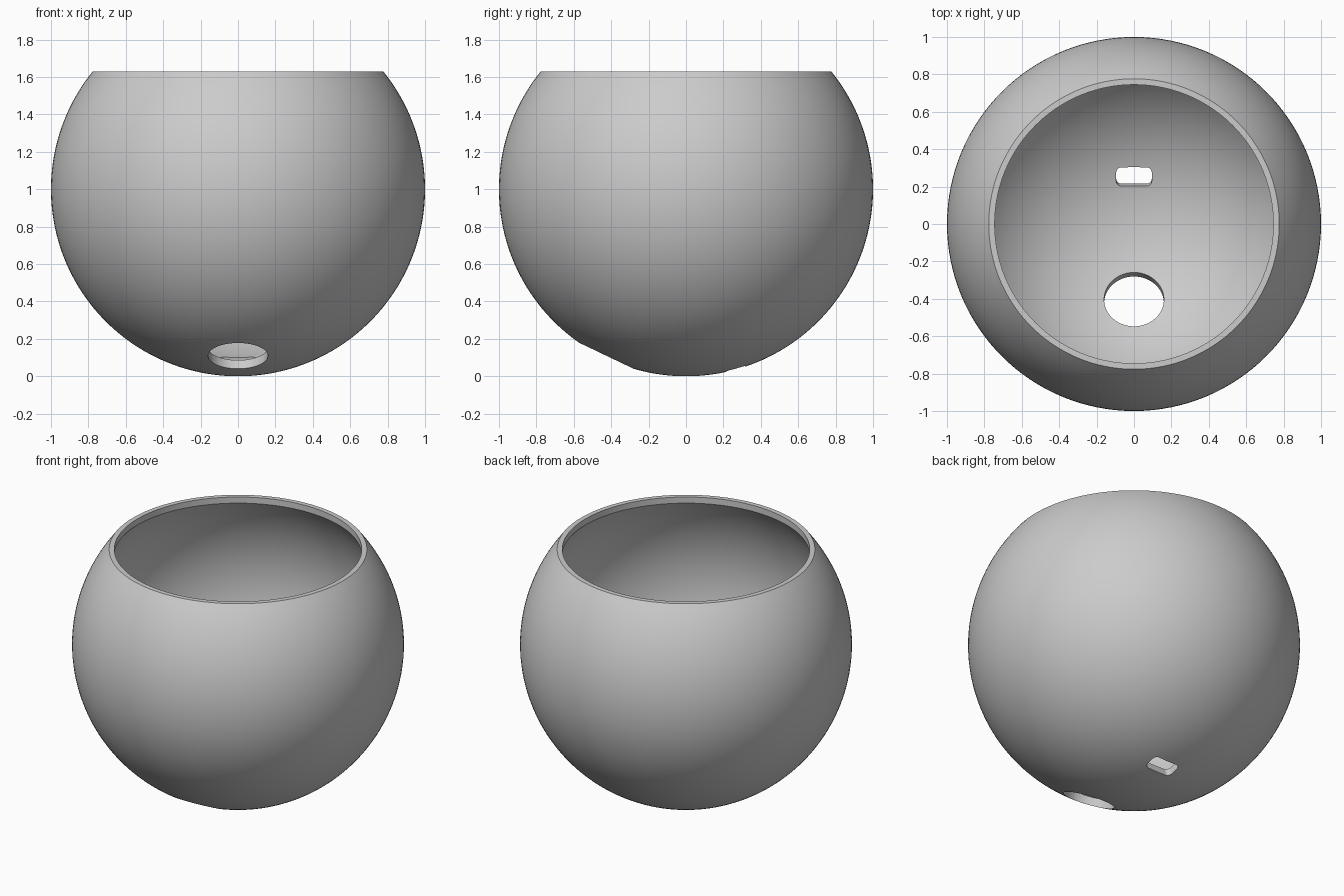
import bpy, bmesh
from math import sin, cos, pi, sqrt, asin, radians
from mathutils import Matrix, Vector

cube = bpy.data.objects.get("Cube")
if cube:
    bpy.data.objects.remove(cube, do_unlink=True)

OUTER, INNER = 1.0, 0.95      # shell radii
RIM_Z, LIP_R = 0.63, 0.745    # rim height above the centre, mouth radius
CENTRE = Vector((0, 0, 1))
STEPS = 64

grey = bpy.data.materials.new("plain grey")
grey.use_nodes = True
colour = (0.6, 0.6, 0.6, 1)
grey.diffuse_color = colour
grey.node_tree.nodes["Principled BSDF"].inputs["Base Color"].default_value = colour


def new_object(name, bm):
    mesh = bpy.data.meshes.new(name)
    bmesh.ops.recalc_face_normals(bm, faces=bm.faces)
    bm.to_mesh(mesh)
    bm.free()
    mesh.materials.append(grey)
    obj = bpy.data.objects.new(name, mesh)
    bpy.context.collection.objects.link(obj)
    return obj


def arc(radius, end_height):
    """Half-section of a sphere, from the bottom pole up to a height."""
    end = pi / 2 + asin(end_height / radius)
    return [Vector((radius * sin(end * i / STEPS), 0, -radius * cos(end * i / STEPS)))
            for i in range(STEPS + 1)]


def rounded_outline(half_w, half_h, corner, steps=12):
    """Rounded rectangle; a circle when the corner fills both halves."""
    points = []
    for quarter, (sx, sy) in enumerate([(1, 1), (-1, 1), (-1, -1), (1, -1)]):
        for i in range(steps + 1):
            a = (quarter + i / steps) * pi / 2
            points.append(Vector((sx * (half_w - corner) + corner * cos(a),
                                  sy * (half_h - corner) + corner * sin(a), 0)))
    return points


def radial_cutter(name, outline, tilt):
    """Prism through the shell, tilted from straight down towards the front."""
    bm = bmesh.new()
    face = bm.faces.new([bm.verts.new(p - Vector((0, 0, 1.2))) for p in outline])
    prism = bmesh.ops.extrude_face_region(bm, geom=[face])
    bmesh.ops.translate(bm, vec=(0, 0, 0.5),
                        verts=[g for g in prism["geom"] if isinstance(g, bmesh.types.BMVert)])
    bmesh.ops.remove_doubles(bm, verts=bm.verts, dist=1e-5)
    bm.transform(Matrix.Translation(CENTRE) @ Matrix.Rotation(tilt, 4, "X"))
    obj = new_object(name, bm)
    obj.hide_render = True
    obj.hide_set(True)
    return obj


# Bowl: outer sphere, flat rim, short upright lip and inner sphere
section = arc(OUTER, RIM_Z) + [Vector((LIP_R, 0, RIM_Z))]
section += reversed(arc(INNER, sqrt(INNER ** 2 - LIP_R ** 2)))
bm = bmesh.new()
verts = [bm.verts.new(p + CENTRE) for p in section]
edges = [bm.edges.new(pair) for pair in zip(verts, verts[1:])]
bmesh.ops.spin(bm, geom=verts + edges, cent=CENTRE, axis=(0, 0, 1),
               angle=2 * pi, steps=128, use_merge=True)
bmesh.ops.remove_doubles(bm, verts=bm.verts, dist=1e-4)
bowl = new_object("bowl", bm)

# Openings: round hole at the front, rounded slot at the back
cutters = [
    radial_cutter("round_hole_cutter", rounded_outline(0.16, 0.16, 0.16), radians(-25.5)),
    radial_cutter("slot_cutter", rounded_outline(0.095, 0.052, 0.028), radians(15.5)),
]
for cutter in cutters:
    cut = bowl.modifiers.new(cutter.name, "BOOLEAN")
    cut.operation = "DIFFERENCE"
    cut.solver = "EXACT"
    cut.object = cutter

# Bake the openings, then smooth with crisp rims
bpy.context.view_layer.update()
graph = bpy.context.evaluated_depsgraph_get()
bowl_mesh = bpy.data.meshes.new_from_object(bowl.evaluated_get(graph))
bowl.modifiers.clear()
bowl.data = bowl_mesh
for cutter in cutters:
    bpy.data.objects.remove(cutter, do_unlink=True)

bpy.ops.object.select_all(action="DESELECT")
bowl.select_set(True)
bpy.context.view_layer.objects.active = bowl
bpy.ops.object.shade_smooth_by_angle(angle=radians(30))
